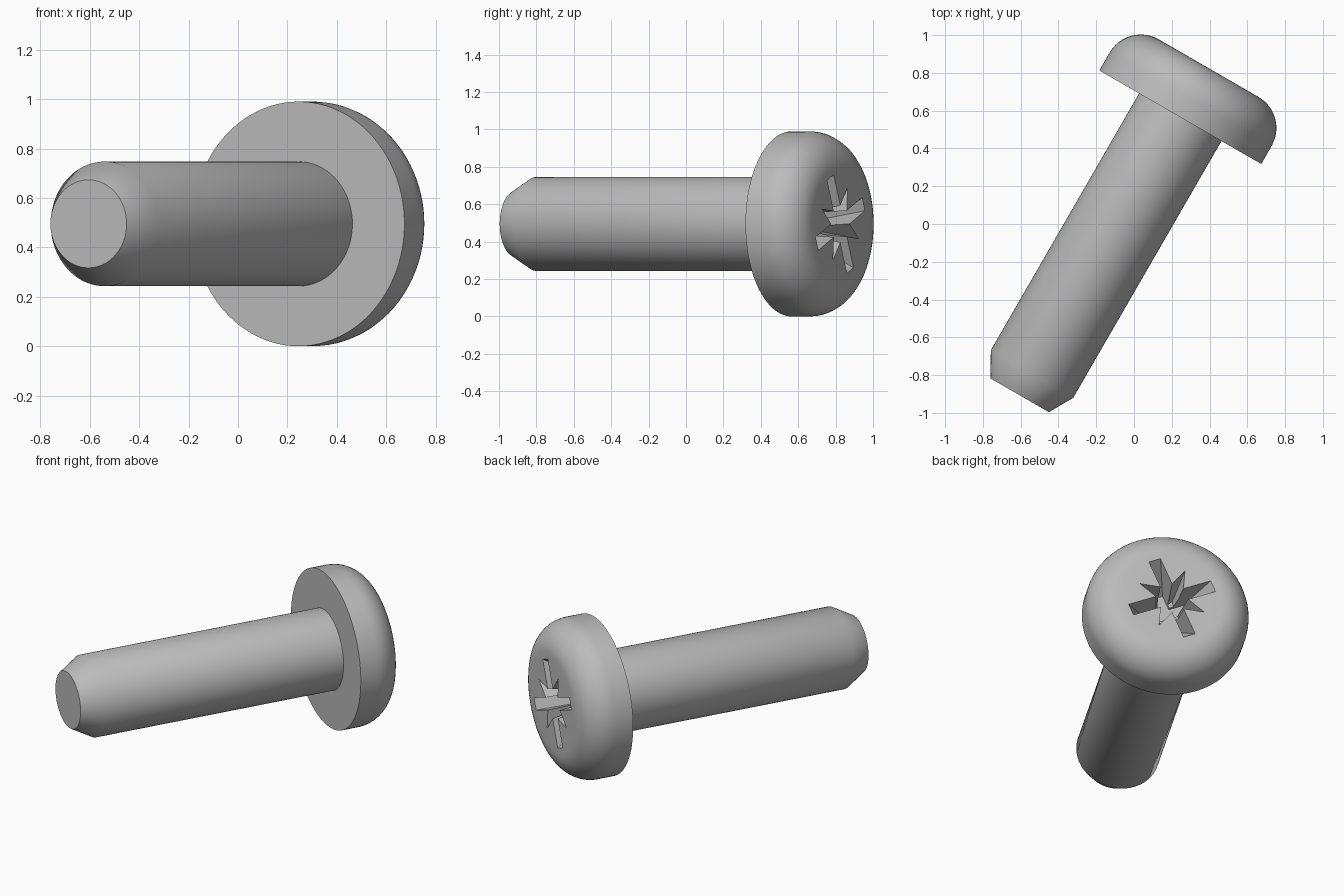
import bpy, bmesh, math
from mathutils import Matrix, Vector

cube = bpy.data.objects.get("Cube")
if cube:
    bpy.data.objects.remove(cube, do_unlink=True)

SHAFT_LEN, SHAFT_R, TIP_R, CHAMFER = 1.70, 0.252, 0.178, 0.13
HEAD_R, HEAD_H, ROUND = 0.495, 0.30, 0.19
TOP = SHAFT_LEN + HEAD_H
SEGMENTS = 96

steel = bpy.data.materials.new("grey_steel")
steel.use_nodes = True
grey = (0.5, 0.5, 0.5, 1)
steel.diffuse_color = grey
steel.node_tree.nodes["Principled BSDF"].inputs["Base Color"].default_value = grey

# Local z runs from the tip to the head; local y points up
axis = Vector((0.5, math.sqrt(0.75), 0))
up = Vector((0, 0, 1))
side = up.cross(axis)
placement = Matrix((side, up, axis)).transposed().to_4x4()
placement.translation = (-0.605, -0.907, HEAD_R)


def loft(name, rings):
    """Closed solid through a stack of matching rings."""
    bm = bmesh.new()
    loops = [[bm.verts.new(p) for p in ring] for ring in rings]
    n = len(loops[0])
    for low, high in zip(loops, loops[1:]):
        for i in range(n):
            j = (i + 1) % n
            bm.faces.new((low[i], low[j], high[j], high[i]))
    bm.faces.new(loops[0][::-1])
    bm.faces.new(loops[-1])
    bmesh.ops.recalc_face_normals(bm, faces=bm.faces)
    mesh = bpy.data.meshes.new(name)
    bm.to_mesh(mesh)
    bm.free()
    mesh.materials.append(steel)
    obj = bpy.data.objects.new(name, mesh)
    bpy.context.collection.objects.link(obj)
    obj.matrix_world = placement
    return obj


def lathe(name, profile):
    turns = [2 * math.pi * i / SEGMENTS for i in range(SEGMENTS)]
    return loft(name, [[(r * math.cos(t), r * math.sin(t), z) for t in turns]
                       for r, z in profile])


def activate(obj):
    bpy.ops.object.select_all(action='DESELECT')
    obj.select_set(True)
    bpy.context.view_layer.objects.active = obj


# Shaft with a chamfered tip
shaft = lathe("shaft", [(TIP_R, 0), (SHAFT_R, CHAMFER), (SHAFT_R, SHAFT_LEN + 0.02)])

# Head with a rounded rim
profile = [(HEAD_R, SHAFT_LEN)]
for i in range(13):
    a = math.pi / 2 * i / 12
    profile.append((HEAD_R - ROUND * (1 - math.cos(a)), TOP - ROUND * (1 - math.sin(a))))
head = lathe("head", profile)


# Drive recess: tapered cross bars and pointed star bars between them
def bar(length, width):
    return [(length, -width), (length, width), (-length, width), (-length, -width)]


def diamond(length, width):
    return [(length, 0), (0, width), (-length, 0), (0, -width)]


def recess(shape, top, bottom, depth, degrees):
    turn = Matrix.Rotation(math.radians(degrees), 3, 'Z')
    levels = [(bottom, TOP - depth), (top, TOP), (top, TOP + 0.05)]
    cutter = loft("recess_cutter", [[turn @ Vector((x, y, z)) for x, y in shape(*size)]
                                    for size, z in levels])
    cutter.hide_render = True
    activate(head)
    cut = head.modifiers.new("recess", 'BOOLEAN')
    cut.operation = 'DIFFERENCE'
    cut.solver = 'EXACT'
    cut.object = cutter
    bpy.ops.object.modifier_apply(modifier=cut.name)
    bpy.data.objects.remove(cutter, do_unlink=True)


for quarter in (0, 90):
    recess(bar, (0.27, 0.038), (0.13, 0.034), 0.22, 23 + quarter)
    recess(diamond, (0.21, 0.065), (0.10, 0.05), 0.2, 68 + quarter)

for obj in (shaft, head):
    activate(obj)
    bpy.ops.object.shade_smooth_by_angle(angle=math.radians(35))
